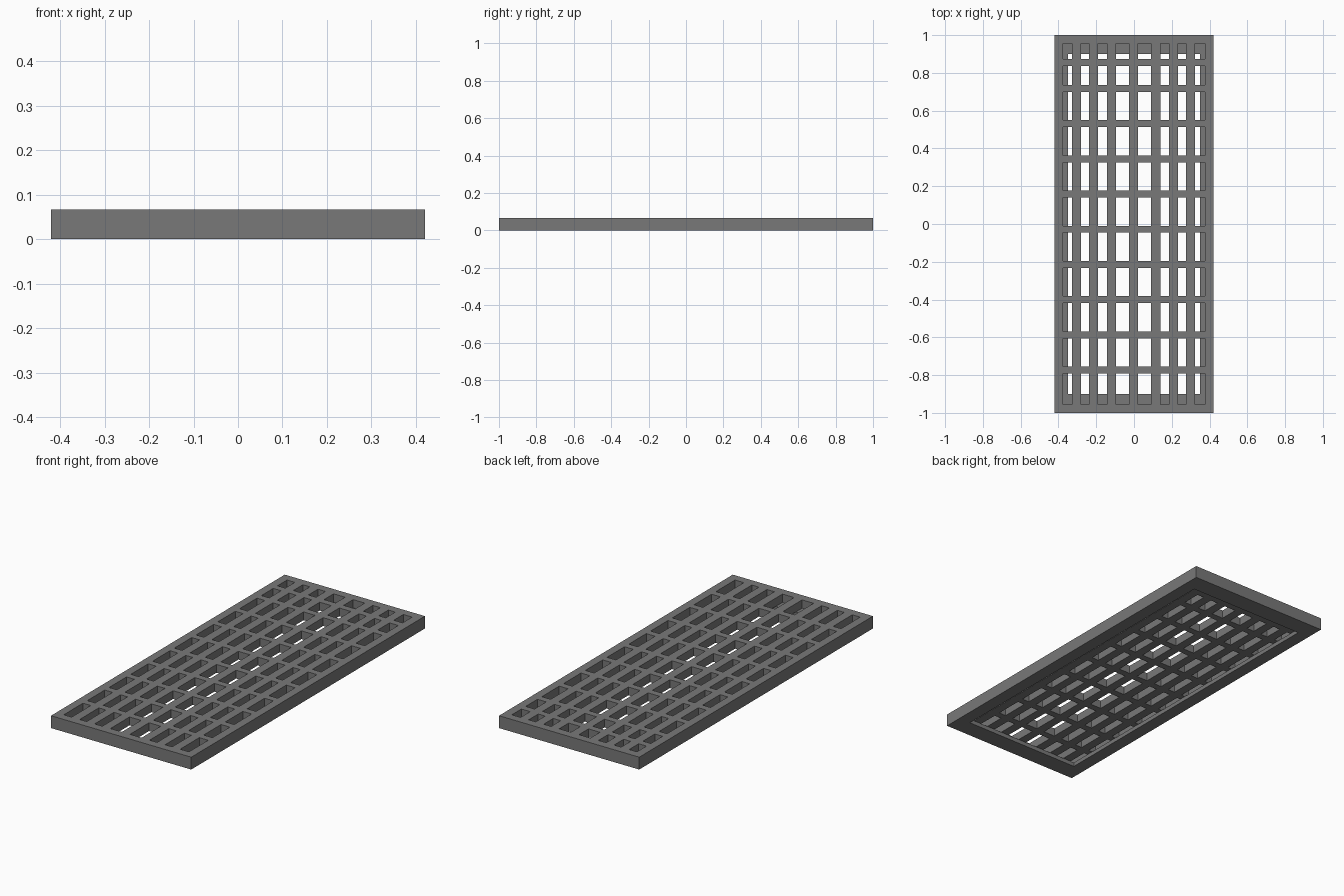
import bpy
import bmesh

default = bpy.data.objects.get("Cube")
if default:
    bpy.data.objects.remove(default, do_unlink=True)

# Overall sizes
HALF_X, HALF_Y, HEIGHT = 0.42, 1.0, 0.067
LEDGE_X, LEDGE_Y, LEDGE_Z = 0.35, 0.90, 0.022
SLOT_X, SLOT_Y = 0.375, 0.955

# Bars: (centre, half width) along each direction
long_bars = [(c, 0.024) for c in (-0.304, -0.214, -0.12, -0.003, 0.115, 0.208, 0.298)]
cross_bars = [(0.855, 0.0185)] + [(0.717 - 0.1862 * i, 0.0185) for i in range(9)]


def gaps(limit, bars):
    """Open intervals left between the bars inside the rim."""
    edges = [-limit]
    for centre, half in sorted(bars):
        edges += [centre - half, centre + half]
    edges.append(limit)
    return list(zip(edges[::2], edges[1::2]))


def cuts(half, ledge, openings):
    return sorted({-half, half, -ledge, ledge} | {e for gap in openings for e in gap})


def inside(value, openings):
    return any(a < value < b for a, b in openings)


x_gaps, y_gaps = gaps(SLOT_X, long_bars), gaps(SLOT_Y, cross_bars)
axes = [cuts(HALF_X, LEDGE_X, x_gaps), cuts(HALF_Y, LEDGE_Y, y_gaps), [0, LEDGE_Z, HEIGHT]]


def solid(cell):
    """Upper layer is the slotted grating, lower layer the supporting ledge."""
    if any(not 0 <= c < len(a) - 1 for c, a in zip(cell, axes)):
        return False
    x, y, z = [(a[c] + a[c + 1]) / 2 for c, a in zip(cell, axes)]
    if z < LEDGE_Z:
        return abs(x) > LEDGE_X or abs(y) > LEDGE_Y
    return not (inside(x, x_gaps) and inside(y, y_gaps))


# Drain grate: skin the boundary of the solid cells
bm = bmesh.new()
verts = {}


def vert(key):
    if key not in verts:
        verts[key] = bm.verts.new([a[k] for k, a in zip(key, axes)])
    return verts[key]


for i in range(len(axes[0]) - 1):
    for j in range(len(axes[1]) - 1):
        for k in range(len(axes[2]) - 1):
            cell = (i, j, k)
            if not solid(cell):
                continue
            for axis in range(3):
                u, v = (axis + 1) % 3, (axis + 2) % 3
                for side in (0, 1):
                    neighbour = list(cell)
                    neighbour[axis] += 2 * side - 1
                    if solid(neighbour):
                        continue
                    ring = []
                    for du, dv in ((0, 0), (1, 0), (1, 1), (0, 1)):
                        key = list(cell)
                        key[axis] += side
                        key[u] += du
                        key[v] += dv
                        ring.append(vert(tuple(key)))
                    bm.faces.new(ring if side else ring[::-1])

mesh = bpy.data.meshes.new("drain_grate")
bm.to_mesh(mesh)
bm.free()
grate = bpy.data.objects.new("drain_grate", mesh)
bpy.context.collection.objects.link(grate)

# Cast iron grey
grey = (0.19, 0.19, 0.19, 1)
mat = bpy.data.materials.new("iron_grey")
mat.use_nodes = True
mat.diffuse_color = grey
mat.node_tree.nodes["Principled BSDF"].inputs["Base Color"].default_value = grey
mesh.materials.append(mat)
